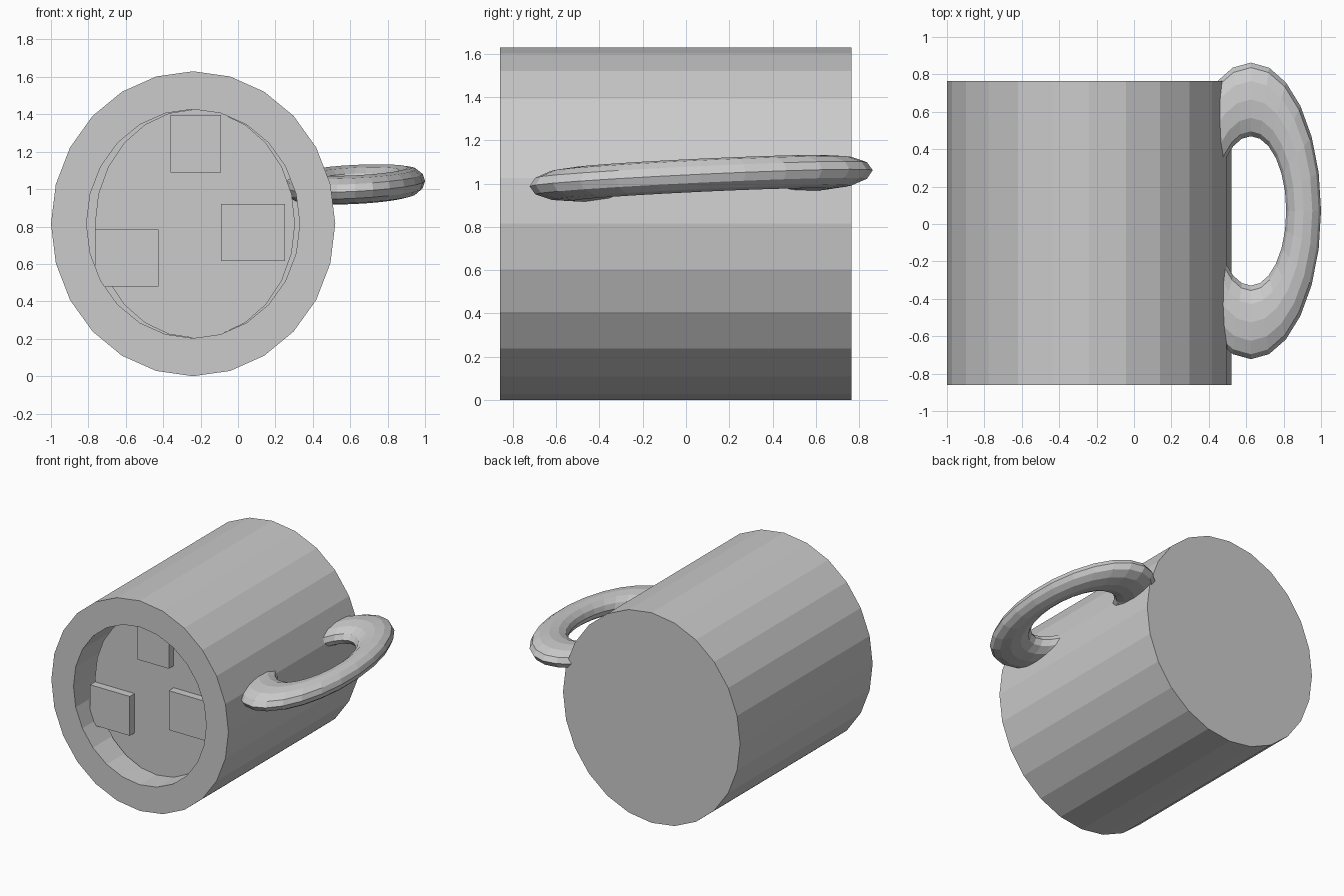
import bpy, bmesh, math
from mathutils import Matrix

if "Cube" in bpy.data.objects:
    bpy.data.objects.remove(bpy.data.objects["Cube"])

CX, CZ, SIDES = -0.24, 0.815, 24


def make_object(name, bm):
    bmesh.ops.recalc_face_normals(bm, faces=bm.faces)
    mesh = bpy.data.meshes.new(name)
    bm.to_mesh(mesh)
    bm.free()
    obj = bpy.data.objects.new(name, mesh)
    bpy.context.collection.objects.link(obj)
    return obj


def lathe(name, rings, cx):
    """Closed elliptical body along y from (rx, rz, y) rings, capped at both ends."""
    bm = bmesh.new()
    loops = []
    for rx, rz, y in rings:
        loops.append([bm.verts.new((cx + rx * math.cos(a), y, CZ + rz * math.sin(a)))
                      for a in (2 * math.pi * i / SIDES for i in range(SIDES))])
    for a, b in zip(loops, loops[1:]):
        for i in range(SIDES):
            j = (i + 1) % SIDES
            bm.faces.new((a[i], a[j], b[j], b[i]))
    bm.faces.new(loops[0])
    bm.faces.new(loops[-1])
    return make_object(name, bm)


def box(name, x0, x1, y0, y1, z0, z1):
    bm = bmesh.new()
    bmesh.ops.create_cube(bm, size=1)
    bmesh.ops.scale(bm, vec=(x1 - x0, y1 - y0, z1 - z0), verts=bm.verts)
    bmesh.ops.translate(bm, vec=((x0 + x1) / 2, (y0 + y1) / 2, (z0 + z1) / 2), verts=bm.verts)
    return make_object(name, bm)


# Mug lying on its side, opening towards the front
lathe("mug_body", [(0.76, 0.815, 0.765), (0.76, 0.815, -0.86),
                   (0.57, 0.612, -0.86), (0.57, 0.612, 0.60)], CX)

# Drink, slightly narrower than the cavity
lathe("drink", [(0.535, 0.612, -0.66), (0.535, 0.612, 0.58)], -0.23)

# Floating cubes
cubes = [(-0.36, -0.09, 1.09, 1.395), (-0.765, -0.425, 0.48, 0.785), (-0.09, 0.25, 0.615, 0.92)]
for n, (x0, x1, z0, z1) in enumerate(cubes, 1):
    box(f"floating_cube_{n}", x0, x1, -0.72, -0.42, z0, z1)

# Handle: squashed, slightly tilted ring
bpy.ops.mesh.primitive_torus_add(major_segments=24, minor_segments=12,
                                 major_radius=1.0, minor_radius=0.33)
handle = bpy.context.object
handle.name = "handle"
handle.data.transform(Matrix(((0.282, 0, 0, 0.625),
                              (0, 0.596, 0, 0.07),
                              (0.05 * 0.282, 0.047 * 0.596, 0.232, 1.025),
                              (0, 0, 0, 1))))
